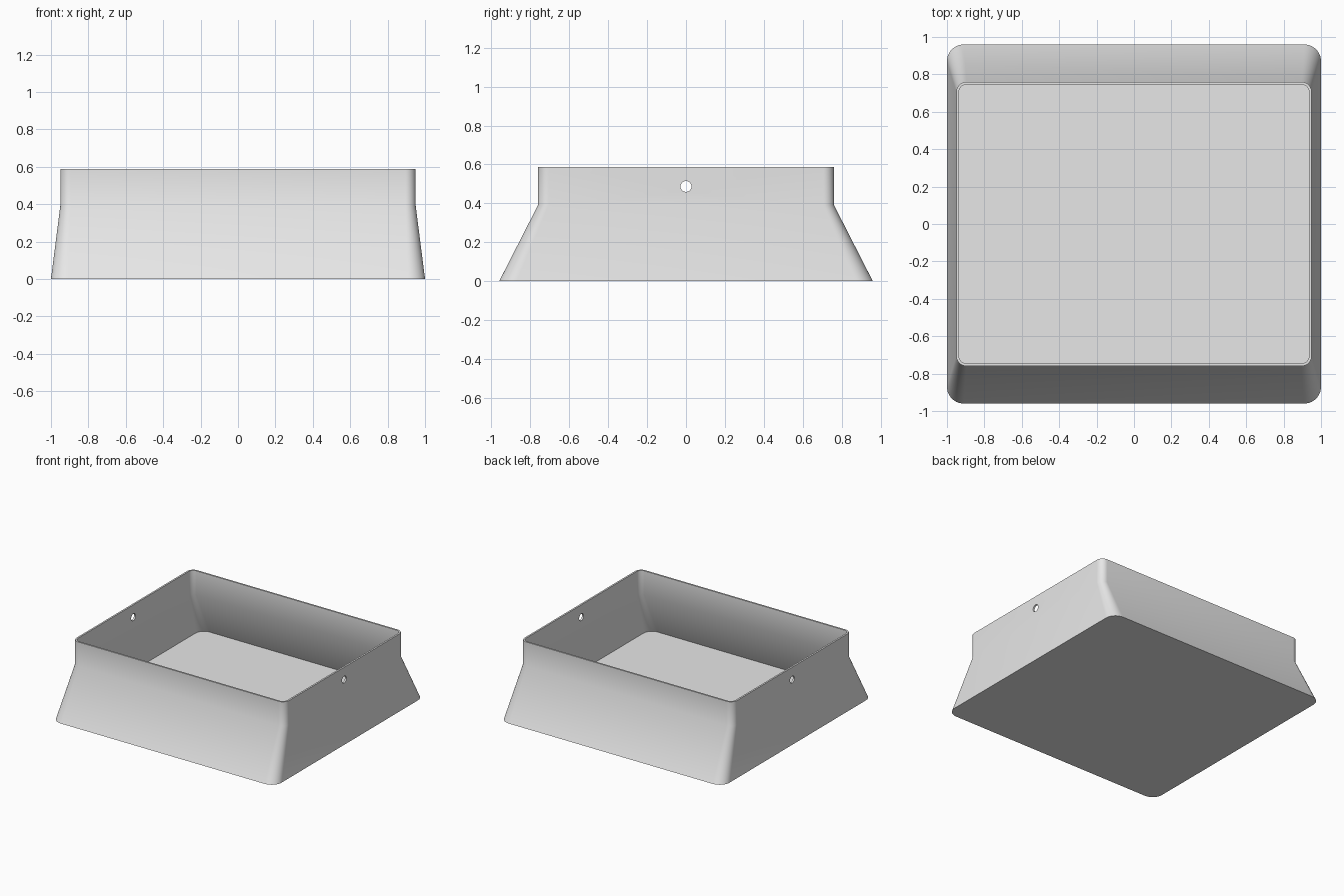
import bpy, bmesh, math

if "Cube" in bpy.data.objects:
    bpy.data.objects.remove(bpy.data.objects["Cube"])

WALL = 0.014      # wall and floor thickness
SEG = 10          # segments per rounded corner
HEIGHT, BEND = 0.587, 0.392


def rounded_ring(bm, hx, hy, r, z):
    """Loop of vertices around a rounded rectangle."""
    ring = []
    for k, (sx, sy) in enumerate([(1, 1), (-1, 1), (-1, -1), (1, -1)]):
        for i in range(SEG + 1):
            a = math.pi / 2 * (k + i / SEG)
            ring.append(bm.verts.new((sx * (hx - r) + r * math.cos(a),
                                      sy * (hy - r) + r * math.sin(a), z)))
    return ring


grey = bpy.data.materials.new("light grey")
grey.diffuse_color = (0.8, 0.8, 0.8, 1)
grey.use_nodes = True
grey.node_tree.nodes["Principled BSDF"].inputs["Base Color"].default_value = grey.diffuse_color

# Open tray: flared skirt, upright collar, thin walls and a closed floor
t = WALL
sections = [
    (1.0, 0.96, 0.09, 0),
    (0.95, 0.76, 0.055, BEND),
    (0.95, 0.76, 0.055, HEIGHT),
    (0.95 - t, 0.76 - t, 0.055 - t, HEIGHT),
    (0.95 - t, 0.76 - t, 0.055 - t, BEND),
    (1.0 - t, 0.954 - t, 0.09 - t, t),
]
bm = bmesh.new()
rings = [rounded_ring(bm, *s) for s in sections]
n = len(rings[0])
for a, b in zip(rings, rings[1:]):
    for i in range(n):
        j = (i + 1) % n
        bm.faces.new((a[i], a[j], b[j], b[i]))
bm.faces.new(rings[0][::-1])   # underside
bm.faces.new(rings[-1])        # inner floor
bmesh.ops.recalc_face_normals(bm, faces=bm.faces)
mesh = bpy.data.meshes.new("tray")
bm.to_mesh(mesh)
bm.free()
mesh.materials.append(grey)
tray = bpy.data.objects.new("tray", mesh)
bpy.context.collection.objects.link(tray)

# Round hole through the collar on both short sides
bpy.ops.mesh.primitive_cylinder_add(vertices=32, radius=0.028, depth=2.4,
                                    location=(0, 0, 0.487),
                                    rotation=(0, math.pi / 2, 0))
cutter = bpy.context.object
cutter.name = "hole_cutter"
cutter.data.materials.append(grey)
cut = tray.modifiers.new("side_holes", 'BOOLEAN')
cut.operation = 'DIFFERENCE'
cut.solver = 'EXACT'
cut.object = cutter

bpy.ops.object.select_all(action='DESELECT')
tray.select_set(True)
bpy.context.view_layer.objects.active = tray
bpy.ops.object.modifier_apply(modifier=cut.name)
bpy.data.objects.remove(cutter, do_unlink=True)
bpy.ops.object.shade_smooth_by_angle(angle=math.radians(30))
